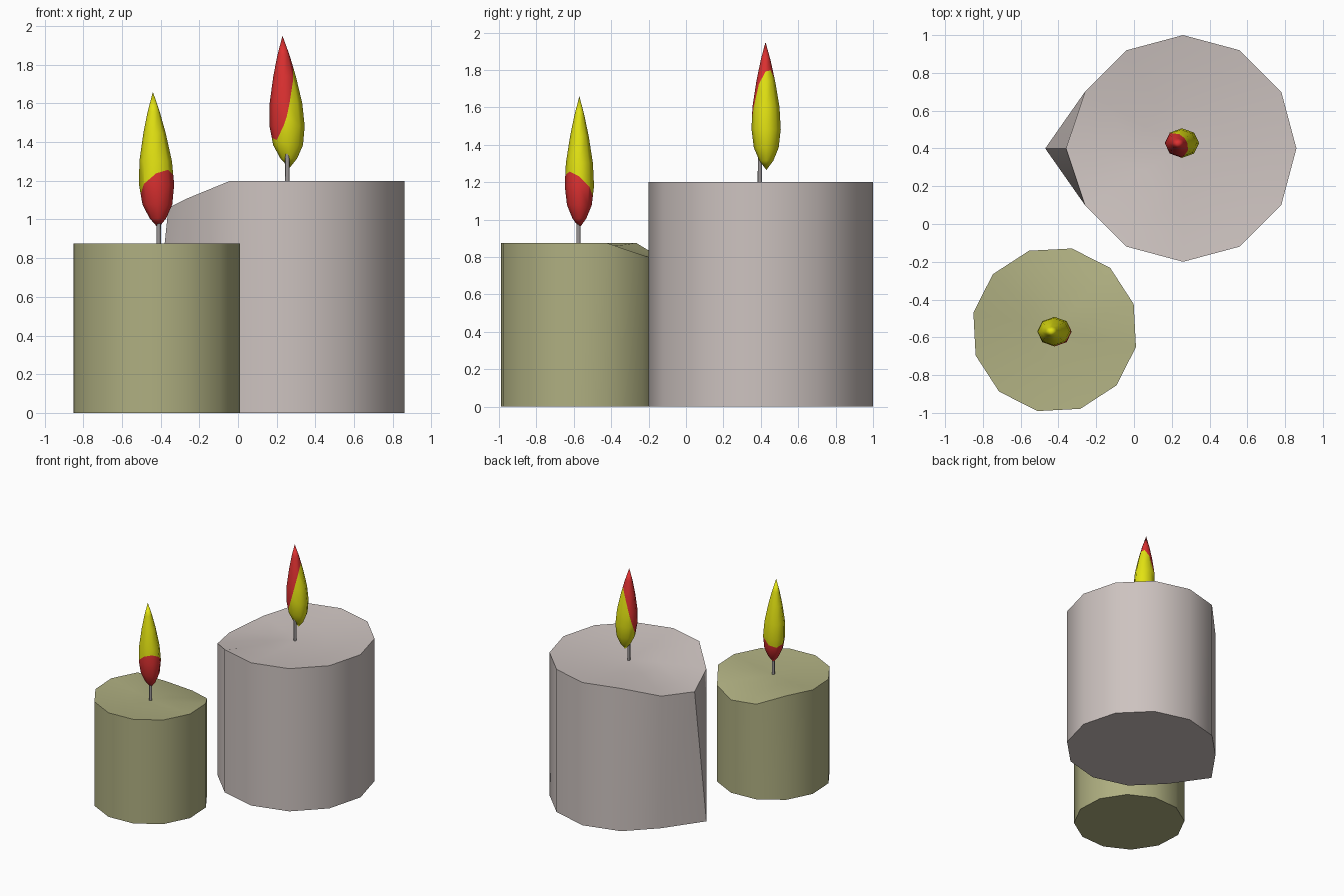
import bpy
import bmesh
from math import cos, sin, tau, radians
from mathutils import Vector

cube = bpy.data.objects.get("Cube")
if cube:
    bpy.data.objects.remove(cube, do_unlink=True)


def make_material(name, rgb):
    mat = bpy.data.materials.new(name)
    mat.use_nodes = True
    mat.diffuse_color = (*rgb, 1)
    mat.node_tree.nodes["Principled BSDF"].inputs["Base Color"].default_value = (*rgb, 1)
    return mat


GREY_WAX = make_material("pale grey wax", (0.61, 0.545, 0.525))
GREEN_WAX = make_material("olive wax", (0.43, 0.43, 0.22))
WICK = make_material("wick grey", (0.32, 0.30, 0.30))
YELLOW = make_material("flame yellow", (0.76, 0.76, 0.006))
RED = make_material("flame red", (0.72, 0.03, 0.03))


def finish(bm, name, mats, angle):
    bmesh.ops.recalc_face_normals(bm, faces=bm.faces)
    mesh = bpy.data.meshes.new(name)
    bm.to_mesh(mesh)
    bm.free()
    for mat in mats:
        mesh.materials.append(mat)
    obj = bpy.data.objects.new(name, mesh)
    bpy.context.collection.objects.link(obj)
    bpy.ops.object.select_all(action='DESELECT')
    obj.select_set(True)
    bpy.context.view_layer.objects.active = obj
    bpy.ops.object.shade_smooth_by_angle(angle=radians(angle))
    return obj


def bridge(bm, lower, upper):
    n = len(lower)
    for i in range(n):
        j = (i + 1) % n
        bm.faces.new((lower[i], lower[j], upper[j], upper[i]))


def fan(bm, ring, tip):
    for i in range(len(ring)):
        bm.faces.new((ring[i], ring[(i + 1) % len(ring)], tip))


def candle(name, centre, radius, height, turn, melted, dip, mat, spread=None):
    """Twelve-sided wax body with a sagging rim and a shallow dished top.
    melted: rim index -> lowered height; spread: rim index -> (top, bottom) radius."""
    spread = spread or {}
    bm = bmesh.new()
    cx, cy = centre

    def point(i, z, r):
        a = radians(turn) + tau * i / 12
        return bm.verts.new((cx + r * cos(a), cy + r * sin(a), z))

    radii = [spread.get(i, (radius, radius)) for i in range(12)]
    tops = [melted.get(i, height) for i in range(12)]
    base = [point(i, 0, radii[i][1]) for i in range(12)]
    rim = [point(i, tops[i], radii[i][0]) for i in range(12)]
    bm.faces.new(base)
    bridge(bm, base, rim)
    # Dished top
    outer = rim
    for t in (0.8, 0.4):
        ring = [point(i, dip + (tops[i] - dip) * t * t, radii[i][0] * t) for i in range(12)]
        bridge(bm, outer, ring)
        outer = ring
    fan(bm, outer, bm.verts.new((cx, cy, dip)))
    return finish(bm, name, [mat], 40)


def wick(name, x, y, bottom, top):
    bm = bmesh.new()
    bmesh.ops.create_cone(bm, cap_ends=True, segments=8, radius1=0.012, radius2=0.011,
                          depth=top - bottom)
    bmesh.ops.translate(bm, verts=bm.verts, vec=(x, y, (top + bottom) / 2))
    return finish(bm, name, [WICK], 50)


# Height above the flame base and radius
FLAME = [(0.05, 0.043), (0.12, 0.077), (0.22, 0.091), (0.34, 0.084),
         (0.48, 0.058), (0.59, 0.031)]


def flame(name, foot, tip, plane_point, red_side):
    """Leaning teardrop, cut by a plane into a red and a yellow part."""
    bm = bmesh.new()
    foot, tip = Vector(foot), Vector(tip)
    length = tip.z - foot.z
    rings = []
    for h, r in FLAME:
        c = foot.lerp(tip, h / 0.69)
        rings.append([bm.verts.new((c.x + r * cos(tau * i / 8),
                                    c.y + 0.86 * r * sin(tau * i / 8), c.z))
                      for i in range(8)])
    for lower, upper in zip(rings, rings[1:]):
        bridge(bm, lower, upper)
    fan(bm, rings[0], bm.verts.new(foot))
    fan(bm, rings[-1], bm.verts.new(tip))
    # Colour split
    point, normal = Vector(plane_point), Vector(red_side).normalized()
    bmesh.ops.bisect_plane(bm, geom=bm.verts[:] + bm.edges[:] + bm.faces[:],
                           dist=0.0005, plane_co=point, plane_no=normal)
    for f in bm.faces:
        f.material_index = int((f.calc_center_median() - point).dot(normal) > 0)
    return finish(bm, name, [YELLOW, RED], 60)


# Large candle with a melted side that has run outward at the foot
candle("large_candle", (0.26, 0.40), 0.60, 1.20, 0, {5: 1.11, 6: 1.06, 7: 1.11},
       1.16, GREY_WAX, {6: (0.62, 0.73)})
wick("large_wick", 0.255, 0.395, 1.13, 1.34)
flame("large_flame", (0.265, 0.43, 1.265), (0.23, 0.425, 1.95),
      (0.215, 0.36, 1.42), (-0.031, -0.0186, 0.009))

# Small candle with a rim that sags at the back
candle("small_candle", (-0.42, -0.56), 0.44, 0.875, 18, {1: 0.81, 2: 0.78, 3: 0.80},
       0.85, GREEN_WAX)
wick("small_wick", -0.41, -0.575, 0.82, 1.03)
flame("small_flame", (-0.412, -0.57, 0.955), (-0.44, -0.57, 1.66),
      (-0.42, -0.57, 1.18), (0.6, -0.8, -1.0))
